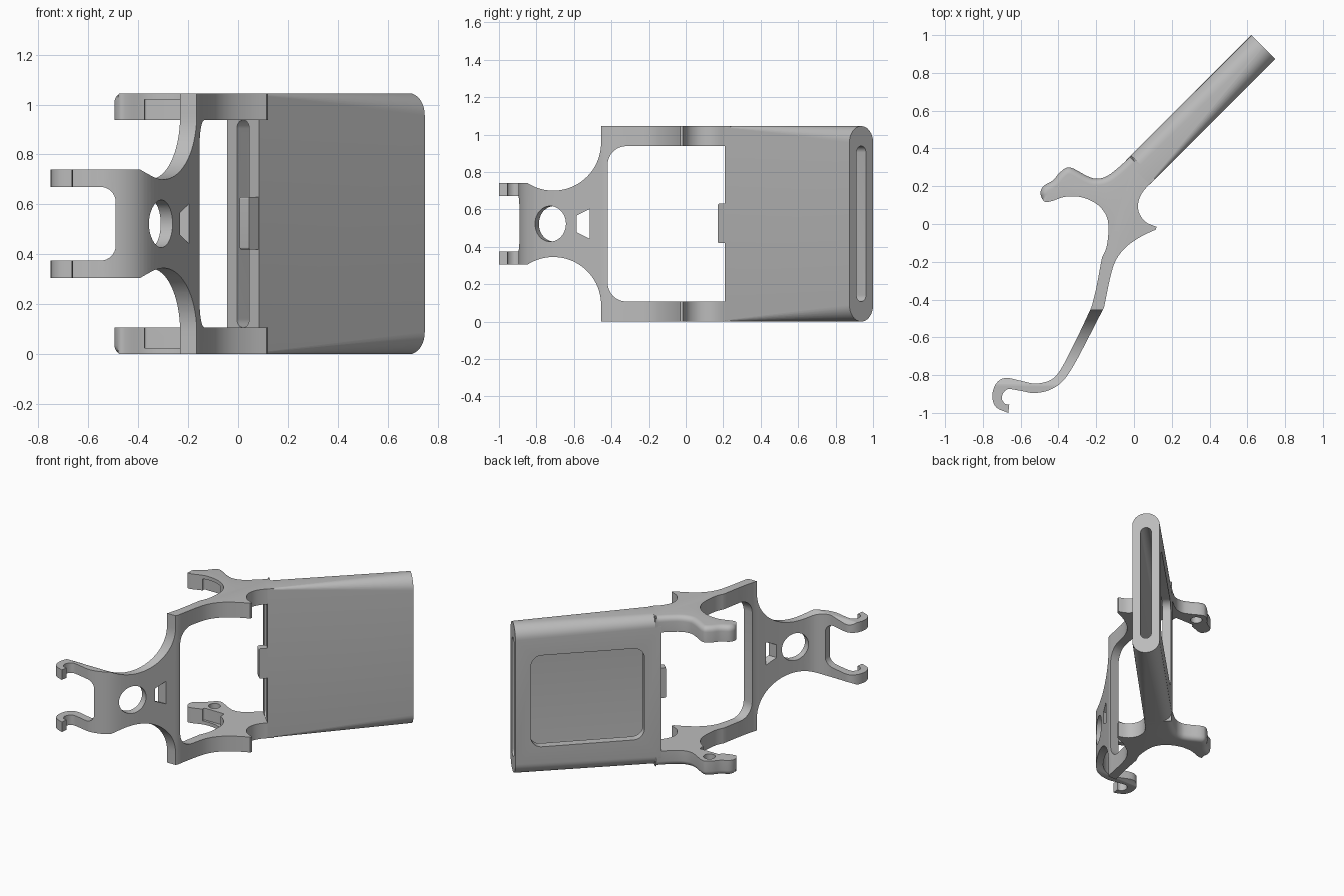
import bpy, bmesh, math
from mathutils import Vector

if "Cube" in bpy.data.objects:
    bpy.data.objects.remove(bpy.data.objects["Cube"], do_unlink=True)

HEIGHT = 1.045
MID = HEIGHT / 2
X, Y, Z = Vector((1, 0, 0)), Vector((0, 1, 0)), Vector((0, 0, 1))
ZERO = Vector()
ALONG = Vector((1, 1, 0)).normalized()      # sleeve direction
ACROSS = Vector((1, -1, 0)).normalized()    # sleeve thickness, towards the front
SLEEVE_START = Vector((0.02, 0.2725, 0))
LENGTH, HALF = 0.94, 0.0895

grey = bpy.data.materials.new("plain grey")
grey.use_nodes = True
grey.diffuse_color = (0.5, 0.5, 0.5, 1)
grey.node_tree.nodes["Principled BSDF"].inputs["Base Color"].default_value = (0.5, 0.5, 0.5, 1)


def loft(name, start, end, axes, low, high, origin=ZERO, round_rule=None, width=0.035):
    """Solid between two matching outlines, laid out on the given axes."""
    a, b, c = axes
    bm = bmesh.new()
    rings = [[bm.verts.new(origin + a * p + b * q + c * level) for p, q in outline]
             for outline, level in ((start, low), (end, high))]
    count = len(start)
    for i in range(count):
        j = (i + 1) % count
        bm.faces.new((rings[0][i], rings[0][j], rings[1][j], rings[1][i]))
    for ring in rings:
        bm.faces.new(ring)
    bmesh.ops.recalc_face_normals(bm, faces=bm.faces)
    if round_rule:
        edges = [e for e in bm.edges if round_rule(e)]
        bmesh.ops.bevel(bm, geom=edges, offset=width, segments=5, profile=0.5,
                        affect='EDGES', clamp_overlap=False)
    mesh = bpy.data.meshes.new(name)
    bm.to_mesh(mesh)
    bm.free()
    obj = bpy.data.objects.new(name, mesh)
    bpy.context.collection.objects.link(obj)
    mesh.materials.append(grey)
    return obj


def prism(name, outline, axes, low, high, origin=ZERO, **rounding):
    return loft(name, outline, outline, axes, low, high, origin, **rounding)


def rounded(a0, a1, b0, b1, radii, steps=8):
    """Rectangle with one radius per corner, counter-clockwise from lower left."""
    points = []
    corners = ((a0, b0, 1, 1), (a1, b0, -1, 1), (a1, b1, -1, -1), (a0, b1, 1, -1))
    for k, ((a, b, sa, sb), r) in enumerate(zip(corners, radii)):
        for i in range(steps + 1):
            t = math.pi + (k + i / steps) * math.pi / 2
            points.append((a + sa * r + r * math.cos(t), b + sb * r + r * math.sin(t)))
    return points


def ellipse(a, b, r, steps=40):
    return [(a + r * math.cos(i * math.tau / steps), b + r * math.sin(i * math.tau / steps))
            for i in range(steps)]


def smooth_path(points, steps=4):
    """Spline through the points, without the last one."""
    pts = [Vector(p) for p in points]
    pts = [pts[0]] + pts + [pts[-1]]
    result = []
    for p, q, r, s in zip(pts, pts[1:], pts[2:], pts[3:]):
        for i in range(steps):
            t = i / steps
            result.append(tuple(0.5 * (2 * q + (r - p) * t + (2 * p - 5 * q + 4 * r - s) * t * t
                                       + (3 * q - p - 3 * r + s) * t ** 3)))
    return result


def cut(target, *cutters):
    for cutter in cutters:
        cutter.hide_render = True
        modifier = target.modifiers.new("cut", 'BOOLEAN')
        modifier.operation = 'DIFFERENCE'
        modifier.solver = 'EXACT'
        modifier.object = cutter
        bpy.context.view_layer.objects.active = target
        bpy.ops.object.modifier_apply(modifier=modifier.name)
        bpy.data.objects.remove(cutter, do_unlink=True)


def soften(obj):
    bpy.ops.object.select_all(action='DESELECT')
    obj.select_set(True)
    bpy.context.view_layer.objects.active = obj
    bpy.ops.object.shade_smooth_by_angle(angle=math.radians(32))


# Sleeve: square front edges at the near end blend to a fully round far end
near = rounded(-HALF, HALF, 0, HEIGHT, (0.07, 0.008, 0.008, 0.07))
far = rounded(-HALF, HALF, 0, HEIGHT, [HALF - 0.001] * 4)
sleeve = loft("sleeve", near, far, (ACROSS, Z, ALONG), 0, LENGTH, SLEEVE_START)
slot = prism("slot_cutter", rounded(-0.035, 0.035, 0.107, 0.938, [0.034] * 4),
             (ACROSS, Z, ALONG), -0.1, LENGTH + 0.1, SLEEVE_START)
window = prism("window_cutter", rounded(0.11, 0.84, 0.2, 0.84, [0.07] * 4),
               (ALONG, Z, ACROSS), -0.2, 0, SLEEVE_START)
cut(sleeve, slot, window)
soften(sleeve)

# Small catch on the near end of the sleeve
catch = prism("catch", rounded(-0.055, 0.02, 0.42, 0.63, [0.008] * 4),
              (ALONG, Z, ACROSS), 0.036, 0.088, SLEEVE_START)
soften(catch)

# Frame outline from above, as runs that meet at sharp corners
def sleeve_point(u, n):
    return tuple((SLEEVE_START + ALONG * u + ACROSS * n).xy)

hook_back = [sleeve_point(0.04, -HALF), sleeve_point(-0.03, -HALF), (-0.14, 0.255), (-0.2, 0.24),
             (-0.25, 0.255), (-0.34, 0.3), (-0.39, 0.275), (-0.43, 0.23), (-0.48, 0.2),
             (-0.495, 0.16), (-0.475, 0.12), (-0.44, 0.12), (-0.36, 0.145), (-0.27, 0.14),
             (-0.19, 0.1), (-0.145, 0.04), (-0.135, -0.03), (-0.145, -0.12), (-0.17, -0.18)]
strut_back = [(-0.17, -0.18), (-0.2, -0.34), (-0.225, -0.44)]
arm_back = [(-0.225, -0.44), (-0.3, -0.6), (-0.385, -0.765), (-0.44, -0.825), (-0.52, -0.845),
            (-0.59, -0.832), (-0.68, -0.815), (-0.73, -0.845), (-0.75, -0.91),
            (-0.73, -0.97), (-0.665, -1.0)]
tip = [(-0.665, -1.0), (-0.66, -0.955)]
arm_front = [(-0.66, -0.955), (-0.685, -0.95), (-0.7, -0.915), (-0.67, -0.875), (-0.6, -0.883),
             (-0.53, -0.895), (-0.45, -0.88), (-0.38, -0.835), (-0.32, -0.75),
             (-0.24, -0.6), (-0.158, -0.44)]
strut_front = [(-0.158, -0.44), (-0.125, -0.28), (-0.095, -0.19), (-0.04, -0.12), (0.04, -0.065),
               (0.115, -0.03)]
cusp = [(0.115, -0.03), (0.12, -0.015)]
throat = [(0.12, -0.015), (0.06, 0.012), (0.025, 0.065), (0.025, 0.125),
          sleeve_point(-0.04, HALF), sleeve_point(0.04, HALF)]
end = [throat[-1], hook_back[0]]
runs = (hook_back, strut_back, arm_back, tip, arm_front, strut_front, cusp, throat, end)
outline = [p for run in runs for p in smooth_path(run, 1 if len(run) == 2 else 4)]


def on_hook_rim(edge):
    a, b = (v.co for v in edge.verts)
    return a.z == b.z and all(p.x < -0.02 and p.y > 0.19 + 0.2 * max(0, -0.4 - p.x) * -4
                              and p.y > 0.1 and (p.y > 0.16 or p.x < -0.46) for p in (a, b))


frame = prism("frame_and_hooks", outline, (X, Y, Z), 0, HEIGHT, round_rule=on_hook_rim)

# Large opening between the upper and lower brackets
opening = prism("opening_cutter", rounded(-0.42, 0.7, 0.107, 0.938, (0.1, 0.01, 0.01, 0.1)),
                (Y, Z, X), -1, 1)
cut(frame, opening)

# Scooped waists above and below the arm
radius, centre_y, centre_z, prong = 0.255, -0.71, 0.955, 0.74
sweep = math.pi + math.asin((centre_z - prong) / radius)
scoop = [(centre_y + radius * math.cos(-sweep * i / 28), centre_z + radius * math.sin(-sweep * i / 28))
         for i in range(29)]
finish = math.pi - math.asin((centre_z - prong) / radius)
scoop = [(centre_y + radius * math.cos(-finish * i / 28), centre_z + radius * math.sin(-finish * i / 28))
         for i in range(29)]
scoop = [(centre_y + radius, 1.3)] + scoop + [(-1.3, prong), (-1.3, 1.3)]
flipped = [(y, HEIGHT - z) for y, z in scoop]
for shape in (scoop, flipped):
    cut(frame, prism("waist_cutter", shape, (Y, Z, X), -1.2, 0.5))

# Gap between the two front prongs
cut(frame, prism("prong_cutter", rounded(-1, -0.49, 0.375, 0.67, (0.01, 0.06, 0.06, 0.01)),
                 (X, Z, Y), -1.2, -0.5))

# Round and tapered holes through the arm
slope = Vector((-0.44, -0.9, 0)).normalized()
facing = Vector((0.9, -0.44, 0)).normalized()
cut(frame, prism("round_hole_cutter", ellipse(0, 0, 0.095), (slope, Z, facing), -0.15, 0.15,
                 Vector((-0.33, -0.715, MID))))
taper = [(-0.585, MID - 0.045), (-0.515, MID - 0.08), (-0.515, MID + 0.08), (-0.585, MID + 0.045)]
cut(frame, prism("taper_hole_cutter", taper, (Y, Z, X), -0.6, 0.2))

# Blind holes and shallow recesses on the inner side of the rear hooks
cut(frame, prism("pin_hole_cutter", ellipse(-0.34, 0.225, 0.038, 24), (X, Y, Z), 0.04, HEIGHT - 0.04))
cut(frame, prism("recess_cutter", rounded(-0.375, -0.22, 0, 0.163, [0.01] * 4), (X, Y, Z),
                 0.025, HEIGHT - 0.025))
soften(frame)
